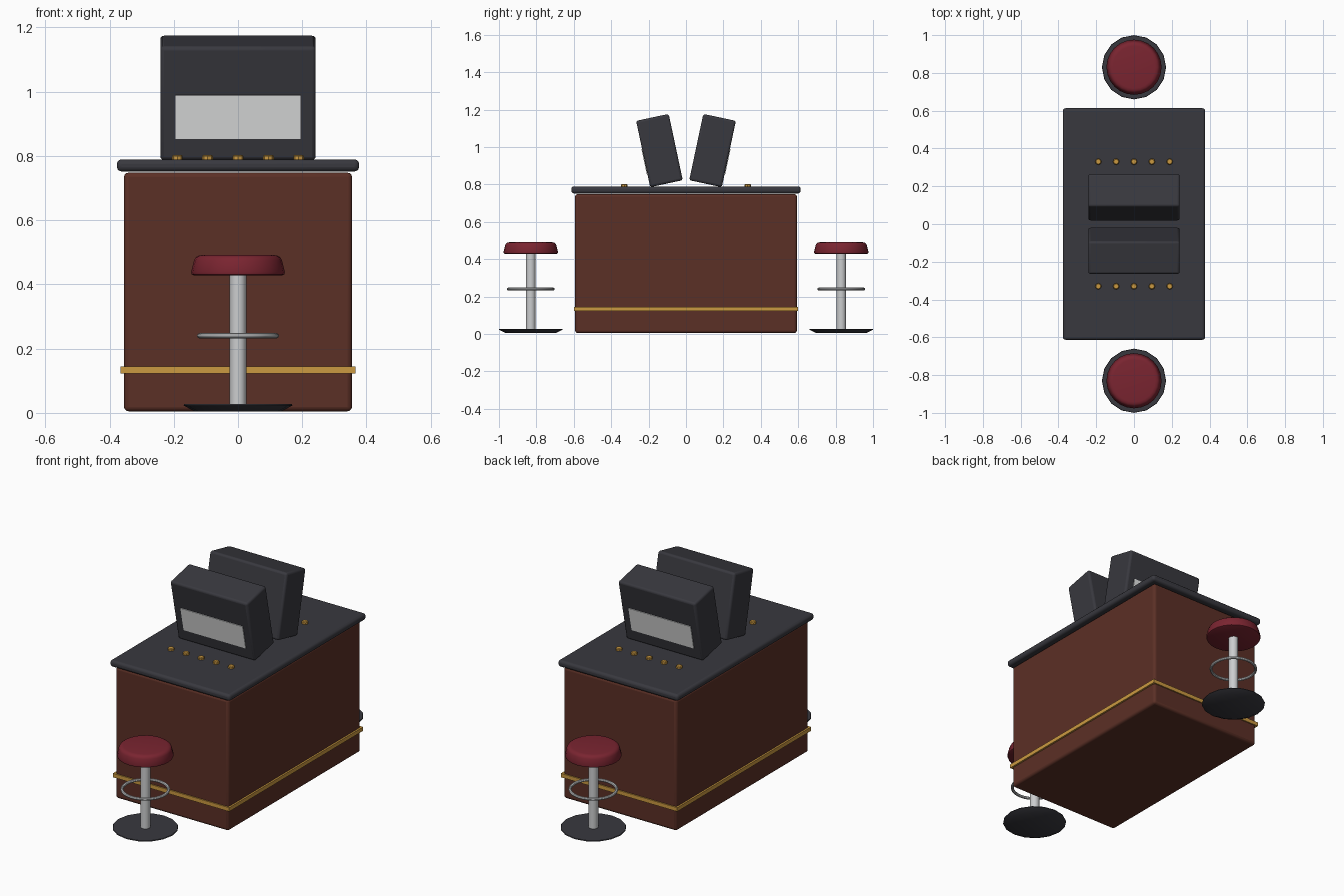
import bpy, bmesh, math
from mathutils import Matrix

if "Cube" in bpy.data.objects:
    bpy.data.objects.remove(bpy.data.objects["Cube"])


def material(name, rgb):
    m = bpy.data.materials.new(name)
    m.diffuse_color = (*rgb, 1)
    m.use_nodes = True
    m.node_tree.nodes["Principled BSDF"].inputs["Base Color"].default_value = m.diffuse_color
    return m


WOOD = material("red_brown_wood", (0.105, 0.029, 0.019))
DARK = material("charcoal", (0.040, 0.040, 0.049))
BRASS = material("brass", (0.60, 0.32, 0.052))
LEATHER = material("red_leather", (0.195, 0.018, 0.030))
STEEL = material("steel", (0.60, 0.61, 0.62))
SCREEN = material("pale_screen", (0.80, 0.81, 0.81))


def finish(name, bm, mat, matrix=Matrix(), bevel=0, smooth=True):
    bmesh.ops.recalc_face_normals(bm, faces=bm.faces)
    me = bpy.data.meshes.new(name)
    bm.to_mesh(me)
    bm.free()
    me.materials.append(mat)
    ob = bpy.data.objects.new(name, me)
    bpy.context.collection.objects.link(ob)
    ob.matrix_world = matrix
    if bevel:
        mod = ob.modifiers.new("soft_edges", 'BEVEL')
        mod.width, mod.segments = bevel, 3
    if smooth:
        bpy.ops.object.select_all(action='DESELECT')
        ob.select_set(True)
        bpy.context.view_layer.objects.active = ob
        bpy.ops.object.shade_smooth_by_angle(angle=math.radians(35))
    return ob


def box(name, size, centre, mat, bevel=0, frame=Matrix()):
    bm = bmesh.new()
    bmesh.ops.create_cube(bm, size=1)
    bmesh.ops.scale(bm, vec=size, verts=bm.verts)
    bmesh.ops.translate(bm, vec=centre, verts=bm.verts)
    return finish(name, bm, mat, frame, bevel, smooth=bevel > 0)


def lathe(name, profile, sides, mat, frame, closed=False, smooth=True):
    """Spin (radius, height) points round z; open profiles get flat caps."""
    bm = bmesh.new()
    rings = [[bm.verts.new((r * math.cos(a), r * math.sin(a), z))
              for a in (2 * math.pi * i / sides for i in range(sides))]
             for r, z in profile]
    pairs = list(zip(rings, rings[1:]))
    if closed:
        pairs.append((rings[-1], rings[0]))
    else:
        bm.faces.new(rings[0])
        bm.faces.new(rings[-1])
    for lo, hi in pairs:
        for i in range(sides):
            j = (i + 1) % sides
            bm.faces.new((lo[i], lo[j], hi[j], hi[i]))
    return finish(name, bm, mat, frame, smooth=smooth)


# Cabinet, brass band and counter top
box("cabinet", (0.71, 1.186, 0.743), (0, 0, 0.3765), WOOD, 0.014)
box("brass_band", (0.73, 1.20, 0.022), (0, 0, 0.134), BRASS)
box("counter_top", (0.754, 1.226, 0.037), (0, 0, 0.7705), DARK, 0.014)

# Each end carries a leaning display, a row of buttons and a stool
for end, turn in (("front", 0), ("back", math.pi)):
    spin = Matrix.Rotation(turn, 4, 'Z')

    # Leaning display with its screen plate
    lean = spin @ Matrix.Translation((0, -0.142, 0.981)) @ Matrix.Rotation(math.radians(12), 4, 'X')
    box(end + "_display", (0.484, 0.178, 0.362), (0, 0, 0), DARK, 0.012, lean)
    box(end + "_screen", (0.39, 0.006, 0.138), (0, -0.0895, -0.042), SCREEN, 0, lean)

    # Buttons
    for i in range(5):
        at = spin @ Matrix.Translation(((i - 2) * 0.0945, -0.33, 0.785))
        lathe(f"{end}_button_{i + 1}", [(0.017, 0), (0.017, 0.014), (0.013, 0.018)],
              8, BRASS, at, smooth=False)

    # Stool
    at = spin @ Matrix.Translation((0, -0.83, 0))
    lathe(end + "_stool_base", [(0.135, 0.005), (0.17, 0.023), (0.168, 0.027)],
          16, DARK, at)
    lathe(end + "_stool_post", [(0.026, 0.02), (0.026, 0.435)], 12, STEEL, at)
    ring = [(0.120 + 0.008 * math.cos(a), 0.240 + 0.008 * math.sin(a))
            for a in (math.pi * k / 4 for k in range(8))]
    lathe(end + "_foot_ring", ring, 32, STEEL, at, closed=True)
    lathe(end + "_stool_seat",
          [(0.138, 0.428), (0.144, 0.431), (0.146, 0.438), (0.137, 0.474),
           (0.133, 0.483), (0.124, 0.489), (0.112, 0.491)], 24, LEATHER, at)
